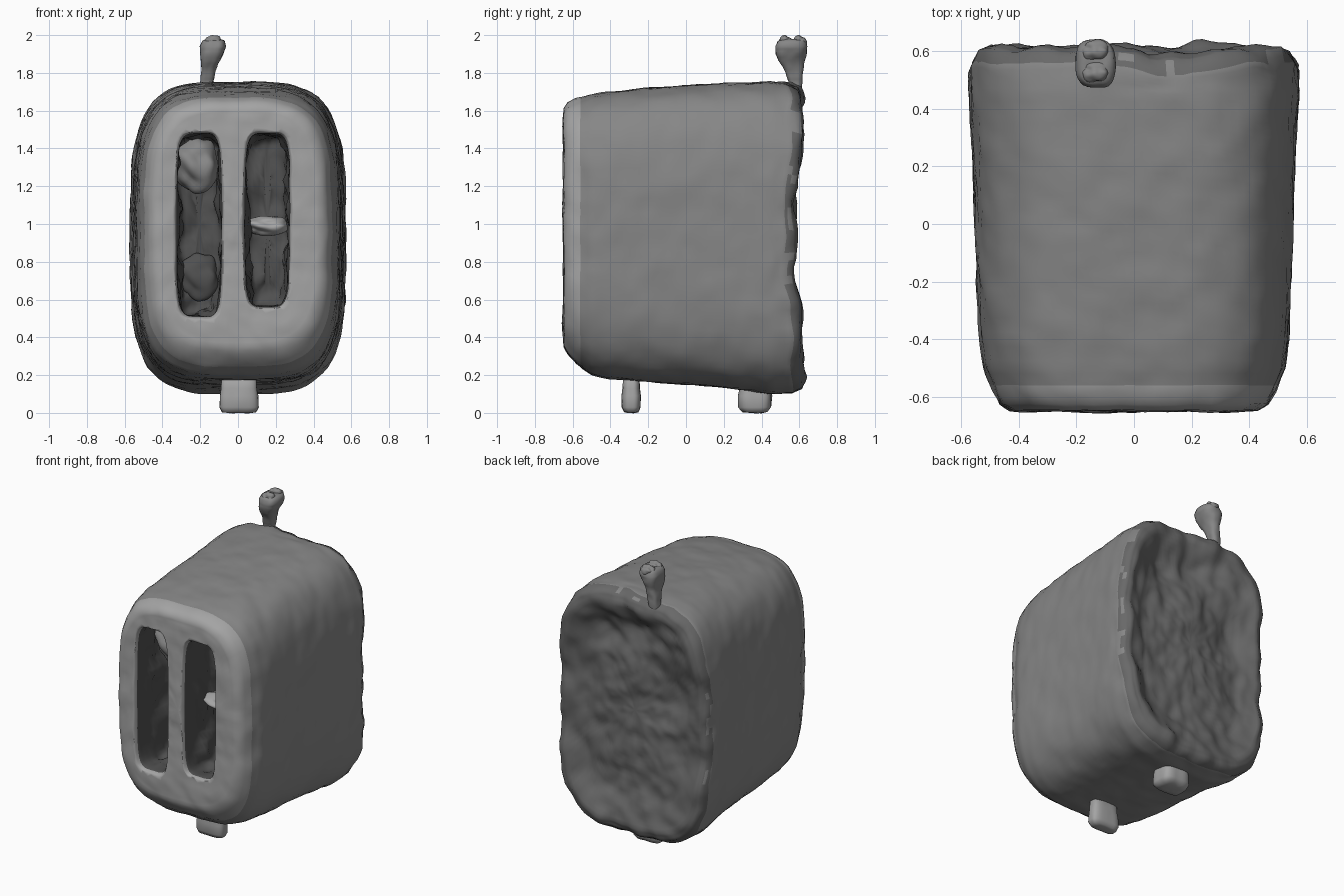
import bpy, bmesh, math
from mathutils import Vector, noise

if "Cube" in bpy.data.objects:
    bpy.data.objects.remove(bpy.data.objects["Cube"])

AXES = {'y': (Vector((1, 0, 0)), Vector((0, 0, 1))),
        'z': (Vector((1, 0, 0)), Vector((0, 1, 0)))}


def grey(name, value):
    m = bpy.data.materials.new(name)
    m.diffuse_color = (value, value, value, 1)
    m.use_nodes = True
    m.node_tree.nodes["Principled BSDF"].inputs["Base Color"].default_value = m.diffuse_color
    return m


SHELL, FRONT, BACK, SLOT = (grey("shell_grey", .24), grey("front_grey", .37),
                            grey("back_dark", .14), grey("slot_dark", .08))


def finish(name, bm, mat):
    me = bpy.data.meshes.new(name)
    bm.to_mesh(me)
    bm.free()
    me.materials.append(mat)
    for p in me.polygons:
        p.use_smooth = True
    ob = bpy.data.objects.new(name, me)
    bpy.context.collection.objects.link(ob)
    return ob


def loft(name, sections, axis='y', n=96, power=3.5, rough=0.0, scale=7.0, shape=None, mat=SHELL):
    """Skin superellipse rings; a section is (centre, half width, half height)."""
    u, v = AXES[axis]
    bm = bmesh.new()
    rings = []
    for c, hu, hv in sections:
        ring = []
        for i in range(n):
            a = 2 * math.pi * i / n
            ca, sa = math.cos(a), math.sin(a)
            r = (abs(ca) ** power + abs(sa) ** power) ** (-1 / power)
            ring.append(bm.verts.new(Vector(c) + u * hu * r * ca + v * hv * r * sa))
        rings.append(ring)
    for a, b in zip(rings, rings[1:]):
        for i in range(n):
            bm.faces.new((a[i], a[(i + 1) % n], b[(i + 1) % n], b[i]))
    for ring in (rings[0], rings[-1]):
        mid = bm.verts.new(sum((w.co for w in ring), Vector()) / n)
        for i in range(n):
            bm.faces.new((ring[i], ring[(i + 1) % n], mid))
    bmesh.ops.recalc_face_normals(bm, faces=bm.faces[:])
    bm.normal_update()
    # slightly lumpy surface, plus an optional extra shaping function
    moves = [w.normal * rough * noise.fractal(w.co * scale, 1.0, 2.0, 3)
             + (shape(w.co, w.normal) if shape else Vector()) for w in bm.verts]
    for w, m in zip(bm.verts, moves):
        w.co += m
    return finish(name, bm, mat)


def refine(keys, step):
    """Insert evenly spaced rows between key rows."""
    out = []
    for a, b in zip(keys, keys[1:]):
        m = max(1, math.ceil(max(abs(q - p) for p, q in zip(a, b)) / step))
        out += [tuple(p + (q - p) * i / m for p, q in zip(a, b)) for i in range(m)]
    return out + [keys[-1]]


def bump(x, z, cx, cz, rx, rz):
    return math.exp(-((x - cx) / rx) ** 2 - ((z - cz) / rz) ** 2)


def torn_back(co, nrm):
    """Uneven back: rim dips at mid height and top, hollows inside."""
    k = min(1, max(0, (co.y - .45) / .12))
    if k == 0:
        return Vector()
    d = -.04 * math.exp(-((co.z - .95) / .34) ** 4) * min(1, abs(co.x) / .5)
    d -= .045 * bump(co.x, co.z, .13, 1.75, .18, .12)
    for x, z, r, h in ((.2, 1.42, .15, .07), (-.02, 1.5, .1, .05), (.3, .45, .12, .03),
                       (-.3, 1.1, .12, .03)):
        d -= h * bump(co.x, co.z, x, z, r, r)
    d += .018 * noise.fractal(co * 6, 1.0, 2.0, 3)
    return Vector((0, d * k, 0)) + nrm * k * .012 * noise.noise(co * 11)


# Body: y, half width, bottom z, top z from the front face to the dished back
profile = [(-.65, .05, .92, 1.06), (-.65, .38, .42, 1.56), (-.646, .43, .35, 1.61),
           (-.625, .465, .31, 1.64), (-.58, .49, .26, 1.665), (-.5, .52, .20, 1.685),
           (-.4, .535, .18, 1.70), (-.2, .545, .165, 1.72), (.2, .558, .135, 1.745),
           (.45, .572, .10, 1.755), (.56, .57, .105, 1.75), (.605, .55, .13, 1.725),
           (.622, .51, .18, 1.67), (.60, .46, .25, 1.60), (.57, .38, .36, 1.50),
           (.555, .03, .9, 1.0)]
body = loft("toaster_body",
            [((0, y, (b + t) / 2), hx, (t - b) / 2) for y, hx, b, t in refine(profile, .025)],
            n=128, power=3.7, rough=.007, shape=torn_back)


def slot_floor(co, nrm):
    k = min(1, max(0, (co.y + .6) / .12))
    return nrm * k * .04 * noise.fractal(co * 8, 1.0, 2.0, 3)


# Two bread slots cut into the front
for name, x, z0, z1 in (("left", -.205, .51, 1.48), ("right", .155, .56, 1.48)):
    zc, hz = (z0 + z1) / 2, (z1 - z0) / 2
    rows = [(-.75, .14, hz + .02), (-.66, .135, hz + .015), (-.63, .118, hz),
            (-.35, .11, hz - .01), (-.30, .095, hz - .04), (-.29, .02, hz - .12)]
    cutter = loft(name + "_slot_cutter",
                  [((x, y, zc), hx, h) for y, hx, h in refine(rows, .03)],
                  n=72, power=5, rough=.004, shape=slot_floor)
    mod = body.modifiers.new(name + "_slot", 'BOOLEAN')
    mod.operation, mod.solver, mod.object = 'DIFFERENCE', 'EXACT', cutter
    bpy.context.view_layer.objects.active = body
    bpy.ops.object.modifier_apply(modifier=mod.name)
    bpy.data.objects.remove(cutter, do_unlink=True)

# Body shades: lighter front, dark back and slots
me = body.data
me.materials.clear()
for m in (SHELL, FRONT, BACK, SLOT):
    me.materials.append(m)
for p in me.polygons:
    c = p.center
    if -.625 < c.y < -.1 and abs(c.x) < .37 and .42 < c.z < 1.55:
        p.material_index = 3
    elif c.y < -.56:
        p.material_index = 1
    elif c.y > .48 and p.normal.y > .35:
        p.material_index = 2
    else:
        p.material_index = 0


def lump(name, c, size, mat):
    """Rounded uneven blob."""
    bm = bmesh.new()
    bmesh.ops.create_icosphere(bm, subdivisions=4, radius=1)
    for w in bm.verts:
        w.co = Vector(c) + Vector([s * d * (1 + .25 * noise.noise(w.co * 1.5))
                                   for s, d in zip(size, w.co)])
    finish(name, bm, mat)


# Lumps left inside the slots
lump("left_slot_lump", (-.21, -.37, 1.31), (.12, .12, .14), SHELL)
lump("left_slot_lower_lump", (-.20, -.30, .72), (.11, .06, .12), SLOT)
lump("right_slot_bridge", (.155, -.38, .99), (.13, .1, .05), FRONT)

# Lever: stem flaring into a shallow two-pronged head
stem = [(-.165, .55, 1.62, .035, .03), (-.168, .57, 1.70, .04, .035),
        (-.168, .58, 1.75, .034, .034), (-.16, .573, 1.80, .039, .047),
        (-.15, .562, 1.85, .045, .062), (-.137, .556, 1.90, .062, .08),
        (-.132, .556, 1.94, .068, .084), (-.13, .557, 1.97, .058, .074),
        (-.128, .558, 1.98, .03, .04)]
loft("lever", [((x, y, z), a, b) for x, y, z, a, b in refine(stem, .02)],
     'z', n=32, power=2.8, rough=.008, scale=12)
for i, y in enumerate((.525, .6)):
    lump("lever_prong_%d" % (i + 1), (-.128, y, 1.96), (.048, .036, .038), SHELL)

# Feet under the body, front and rear
for name, y, hy, top in (("front_foot", -.29, .05, .22), ("rear_foot", .365, .09, .16)):
    rows = [(0, .05, .4), (.004, .09, .75), (.03, .103, .98), (.09, .1, 1), (.13, .095, .9),
            (top, .09, .85)]
    loft(name, [((.005, y, z), hx, hy * k) for z, hx, k in rows],
         'z', n=40, power=3.5, rough=.005, scale=10, mat=FRONT)
